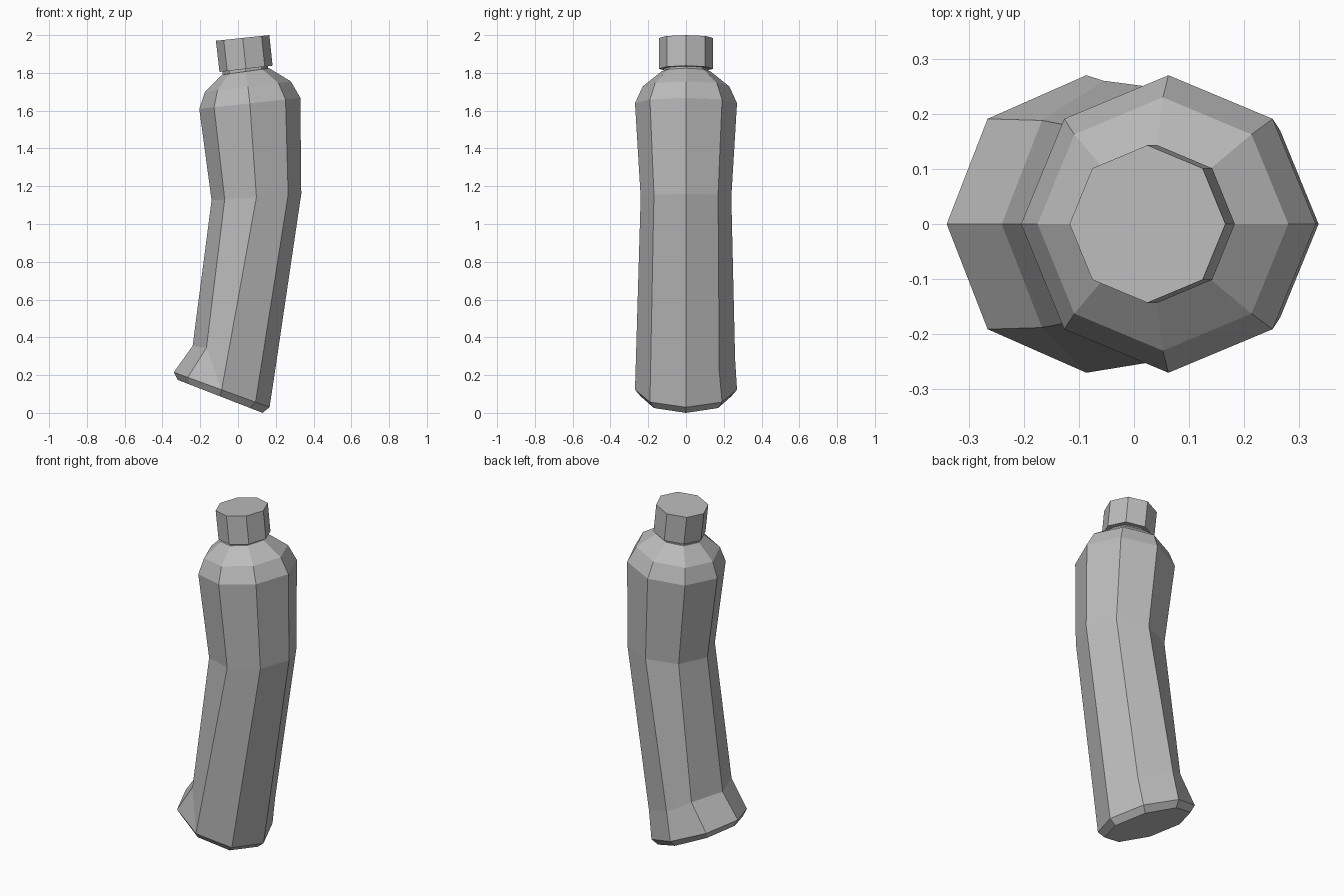
import bpy
import bmesh
import math
from mathutils import Vector

cube = bpy.data.objects.get("Cube")
if cube:
    bpy.data.objects.remove(cube, do_unlink=True)

SIDES = 8
grey = bpy.data.materials.new("plain grey")
grey.use_nodes = True
grey.diffuse_color = (0.5, 0.5, 0.5, 1)
grey.node_tree.nodes["Principled BSDF"].inputs["Base Color"].default_value = (0.5, 0.5, 0.5, 1)


def ring(left, right, half_width):
    """Tilted octagon spanning two points of the side profile."""
    l, r = Vector((left[0], 0, left[1])), Vector((right[0], 0, right[1]))
    mid, half = (l + r) / 2, (r - l) / 2
    points = []
    for i in range(SIDES):
        a = math.tau * i / SIDES
        points.append(mid + half * math.cos(a) + Vector((0, half_width * math.sin(a), 0)))
    return points


def loft(name, rings):
    """Skin the rings, close both ends and merge pinched points."""
    bm = bmesh.new()
    loops = [[bm.verts.new(p) for p in points] for points in rings]
    for low, high in zip(loops, loops[1:]):
        for i in range(SIDES):
            j = (i + 1) % SIDES
            bm.faces.new((low[i], low[j], high[j], high[i]))
    bm.faces.new(loops[0][::-1])
    bm.faces.new(loops[-1])
    bmesh.ops.remove_doubles(bm, verts=bm.verts, dist=0.0005)
    bmesh.ops.recalc_face_normals(bm, faces=bm.faces)
    mesh = bpy.data.meshes.new(name)
    bm.to_mesh(mesh)
    bm.free()
    mesh.materials.append(grey)
    obj = bpy.data.objects.new(name, mesh)
    bpy.context.collection.objects.link(obj)
    return obj


# Bent body, with a flared heel on one side
base = ring((-0.34, 0.215), (0.167, 0.03), 0.27)
heel = [p.copy() for p in base]
heel[0] = Vector((0.19, 0, 0.18))
heel[1] = Vector((0.12, 0.176, 0.22))
heel[2] = Vector((-0.055, 0.26, 0.285))
heel[3] = Vector((-0.167, 0.188, 0.345))
heel[4] = Vector((-0.24, 0, 0.355))
heel[5] = Vector((-0.167, -0.188, 0.345))

loft("bottle_body", [
    ring((-0.32, 0.175), (0.13, 0.0), 0.24),
    base,
    heel,
    ring((-0.14, 1.125), (0.335, 1.16), 0.24),
    ring((-0.205, 1.61), (0.33, 1.668), 0.27),
    ring((-0.175, 1.70), (0.28, 1.755), 0.23),
    ring((-0.085, 1.79), (0.165, 1.825), 0.13),
])

# Short neck under the cap
loft("bottle_neck", [
    ring((-0.08, 1.785), (0.16, 1.82), 0.12),
    ring((-0.083, 1.82), (0.157, 1.85), 0.12),
])

# Screw cap
loft("bottle_cap", [
    ring((-0.098, 1.805), (0.183, 1.838), 0.143),
    ring((-0.117, 1.97), (0.166, 2.0), 0.143),
])
